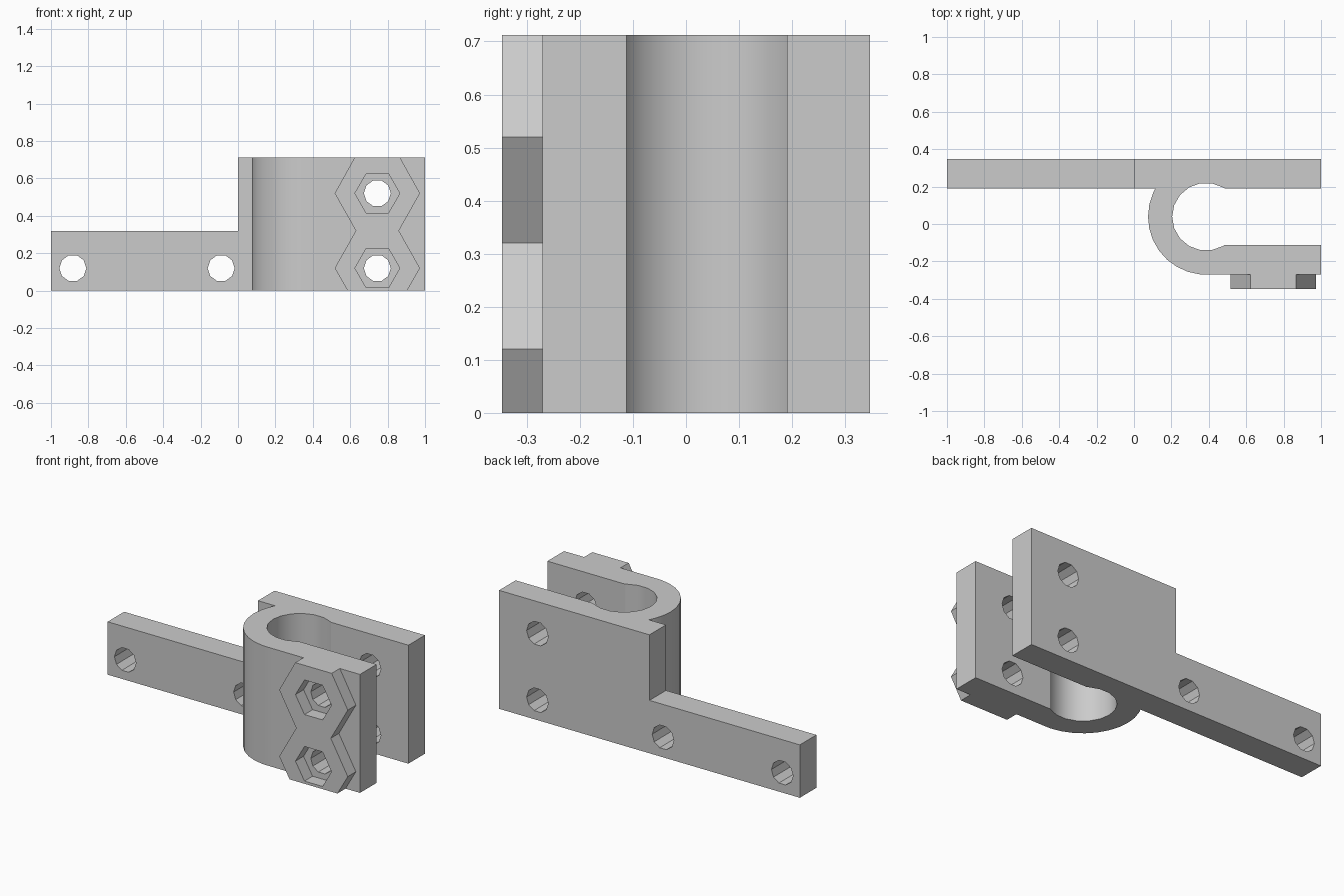
import bpy, bmesh
from math import cos, sin, radians, pi
from mathutils import Vector

cube = bpy.data.objects.get("Cube")
if cube:
    bpy.data.objects.remove(cube, do_unlink=True)

grey = bpy.data.materials.new("plain_grey")
grey.use_nodes = True
grey.diffuse_color = (0.6, 0.6, 0.6, 1)
grey.node_tree.nodes["Principled BSDF"].inputs["Base Color"].default_value = (0.6, 0.6, 0.6, 1)

HEIGHT = 0.712
BACK, PLATE_FRONT = 0.347, 0.19      # thickness range of the plate
JAW_IN, JAW_OUT = -0.112, -0.27      # thickness range of the front jaw
CX, CY = 0.385, 0.039                # centre of the ring
BOLT_X, BOLT_Z = 0.745, (0.12, 0.52)


def prism(name, points, direction):
    """Extrude a closed outline of 3D points along a direction."""
    bm = bmesh.new()
    face = bm.faces.new([bm.verts.new(p) for p in points])
    out = bmesh.ops.extrude_face_region(bm, geom=[face])
    moved = [g for g in out["geom"] if isinstance(g, bmesh.types.BMVert)]
    bmesh.ops.translate(bm, verts=moved, vec=Vector(direction))
    bmesh.ops.recalc_face_normals(bm, faces=bm.faces)
    mesh = bpy.data.meshes.new(name)
    bm.to_mesh(mesh)
    bm.free()
    mesh.materials.append(grey)
    obj = bpy.data.objects.new(name, mesh)
    bpy.context.collection.objects.link(obj)
    return obj


def upright(name, outline):
    return prism(name, [(x, y, 0) for x, y in outline], (0, 0, HEIGHT))


def through(name, outline, y0, y1):
    return prism(name, [(x, y0, z) for x, z in outline], (0, y1 - y0, 0))


def ngon(x, z, r, n):
    return [(x + r * cos(2 * pi * i / n), z + r * sin(2 * pi * i / n)) for i in range(n)]


def arc(r, start, end, step):
    return [(CX + r * cos(radians(a)), CY + r * sin(radians(a)))
            for a in range(start, end + (1 if step > 0 else -1), step)]


def combine(target, tool, operation):
    mod = target.modifiers.new(operation, 'BOOLEAN')
    mod.operation, mod.solver, mod.object = operation, 'EXACT', tool
    bpy.context.view_layer.objects.active = target
    bpy.ops.object.modifier_apply(modifier=mod.name)
    bpy.data.objects.remove(tool, do_unlink=True)


# Clamp: plate, ring and jaw in one outline with the slot opening to the left
outline = [(1, BACK), (0, BACK), (0, PLATE_FRONT), (CX - 0.271, PLATE_FRONT)]
outline += arc(0.31, 156, 264, 12)
outline += [(CX + 0.03, JAW_OUT), (1, JAW_OUT), (1, JAW_IN), (CX + 0.1, JAW_IN)]
outline += arc(0.181, 300, 60, -20)
outline += [(CX + 0.1, PLATE_FRONT), (1, PLATE_FRONT)]
clamp = upright("pipe_clamp", outline)

# Mounting arm
arm = through("mounting_arm", [(-1, 0), (0, 0), (0, 0.318), (-1, 0.318)], PLATE_FRONT, BACK)
combine(clamp, arm, 'UNION')

# Two merged hexagonal bosses, cut off level with the jaw
half = [(0.121, HEIGHT), (0.228, 0.52), (0.115, 0.32), (0.228, 0.12), (0.159, 0)]
boss = [(BOLT_X + x, z) for x, z in half] + [(BOLT_X - x, z) for x, z in reversed(half)]
combine(clamp, through("nut_bosses", boss, -BACK, JAW_OUT + 0.02), 'UNION')

# Bolt holes, hexagonal nut pockets and arm holes
for z in BOLT_Z:
    combine(clamp, through("bolt_hole", ngon(BOLT_X, z, 0.072, 10), -0.5, 0.5), 'DIFFERENCE')
    combine(clamp, through("nut_pocket", ngon(BOLT_X, z, 0.12, 6), -0.5, JAW_OUT), 'DIFFERENCE')
for x in (-0.883, -0.09):
    combine(clamp, through("arm_hole", ngon(x, 0.12, 0.072, 10), -0.5, 0.5), 'DIFFERENCE')

# Smooth ring, crisp edges elsewhere
bpy.ops.object.select_all(action='DESELECT')
clamp.select_set(True)
bpy.context.view_layer.objects.active = clamp
bpy.ops.object.shade_smooth_by_angle(angle=radians(25))
